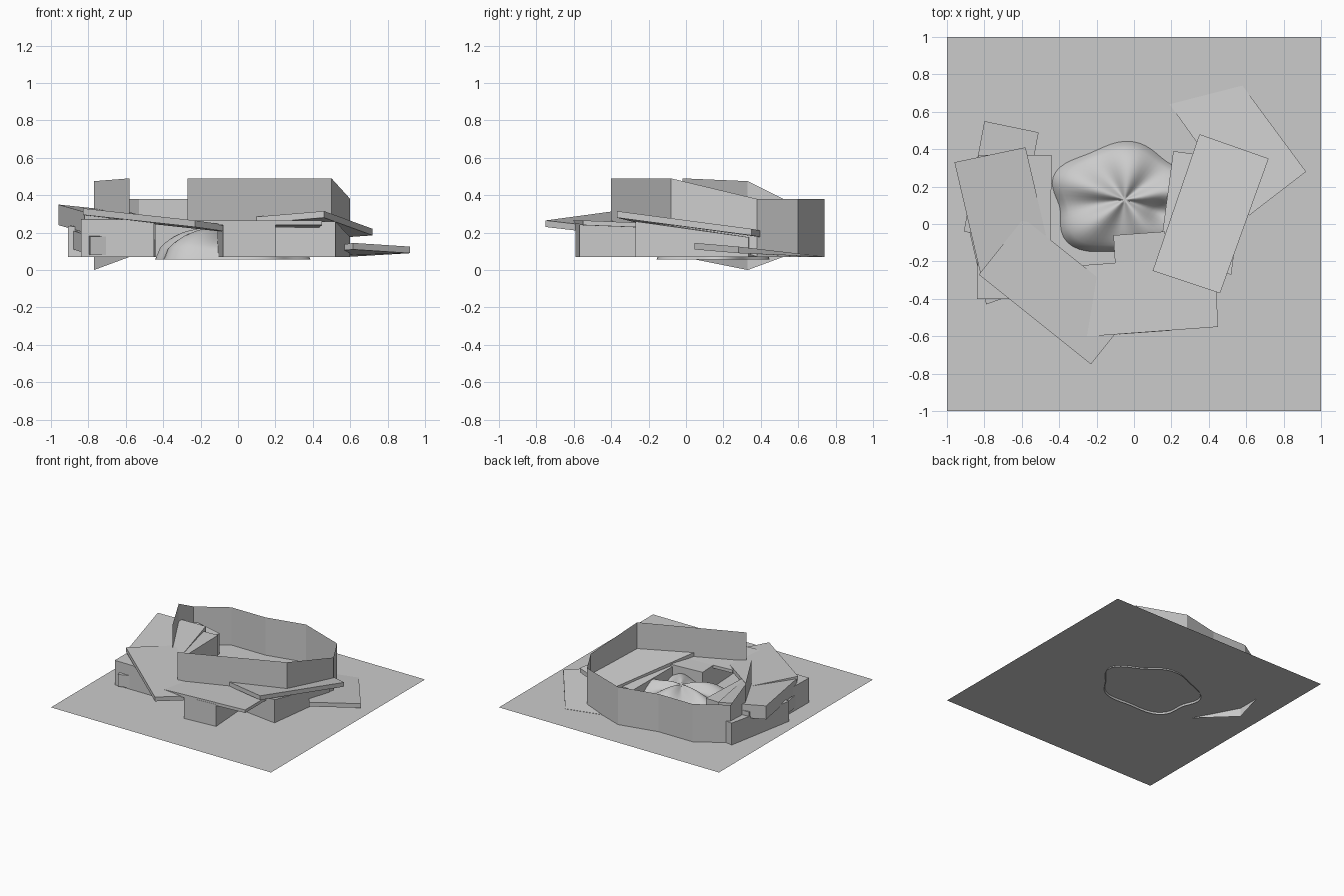
import bpy, bmesh, math

if "Cube" in bpy.data.objects:
    bpy.data.objects.remove(bpy.data.objects["Cube"])

GROUND = 0.07


def finish(name, bm, smooth=False):
    bmesh.ops.recalc_face_normals(bm, faces=bm.faces)
    mesh = bpy.data.meshes.new(name)
    bm.to_mesh(mesh)
    bm.free()
    for p in mesh.polygons:
        p.use_smooth = smooth
    ob = bpy.data.objects.new(name, mesh)
    bpy.context.collection.objects.link(ob)
    return ob


def block(name, corners, thick=None):
    """Prism from four top corners; reaches the ground unless a thickness is given."""
    bm = bmesh.new()
    top = [bm.verts.new(c) for c in corners]
    low = [bm.verts.new((x, y, GROUND if thick is None else max(GROUND, z - thick)))
           for x, y, z in corners]
    bm.faces.new(top)
    bm.faces.new(low[::-1])
    for i in range(4):
        j = (i + 1) % 4
        bm.faces.new((top[i], low[i], low[j], top[j]))
    finish(name, bm)


# Ground sheet
bm = bmesh.new()
bm.faces.new([bm.verts.new((x, y, GROUND)) for x, y in ((-1, -1), (1, -1), (1, 1), (-1, 1))])
finish("ground_sheet", bm)

# Thin enclosing wall: x, y, bottom, top
path = [(-.27, -.40, .25, .49), (.50, -.08, .24, .49), (.60, .38, .07, .38),
        (.48, .60, .07, .38), (.10, .74, .07, .38), (-.22, .67, .07, .38),
        (-.53, .67, .07, .38), (-.77, .52, .07, .38), (-.77, .33, .00, .475),
        (-.58, -.02, .07, .49)]
bm = bmesh.new()
pairs = [(bm.verts.new((x, y, a)), bm.verts.new((x, y, b))) for x, y, a, b in path]
for (a, b), (c, d) in zip(pairs, pairs[1:]):
    bm.faces.new((a, c, d, b))
finish("enclosing_wall", bm)

# Supporting blocks standing on the ground
block("front_block", [(-.08, -.59, .25), (.20, -.57, .25), (.165, -.04, .25), (-.11, -.06, .25)])
block("right_block", [(.52, -.27, .26), (.60, .335, .175), (.21, .39, .19), (.13, -.215, .25)])
block("left_block", [(-.84, -.40, .27), (-.45, -.40, .27), (-.44, .37, .29), (-.83, .37, .28)])
block("back_left_block", [(-.80, .55, .25), (-.91, -.04, .235), (-.62, -.10, .22), (-.51, .49, .24)])
block("small_left_block", [(-.79, -.43, .18), (-.45, -.31, .18), (-.57, .10, .20), (-.88, -.04, .21)], .10)

# Leaning slabs on top
block("left_slab", [(-.96, .33, .35), (-.82, -.27, .31), (-.44, -.19, .27), (-.58, .41, .31)], .11)
block("front_left_slab", [(-.83, -.27, .33), (-.23, -.75, .265), (.01, -.45, .23), (-.59, .03, .295)], .035)
block("front_slab", [(-.30, -.605, .265), (.45, -.55, .265), (.43, -.17, .25), (-.27, -.22, .25)], .025)
block("right_slab", [(.10, -.25, .285), (.46, -.37, .315), (.72, .35, .22), (.35, .48, .195)], .035)
block("low_right_slab", [(.615, .045, .145), (.92, .28, .125), (.58, .74, .072), (.19, .64, .072)], .035)

# Smooth lumpy mound in the middle
RINGS, SEGS = 14, 64
bm = bmesh.new()
centre = bm.verts.new((-.05, .13, .205))
rings = []
for i in range(1, RINGS + 1):
    t = i / RINGS
    ring = []
    for k in range(SEGS):
        a = 2 * math.pi * k / SEGS
        r = t * (1 + .07 * math.sin(5 * a + .6) + .04 * math.cos(3 * a))
        x, y = -.05 + .40 * r * math.cos(a), .13 + .30 * r * math.sin(a)
        dip = .05 * math.exp(-((x - .14) ** 2 + (y - .07) ** 2) / .006)
        z = .055 + .15 * math.sqrt(max(0, 1 - t ** 2.4)) \
            + (1 - t) * t * .10 * math.sin(5 * a + .6) - dip
        ring.append(bm.verts.new((x, y, max(.055, z))))
    rings.append(ring)
for k in range(SEGS):
    j = (k + 1) % SEGS
    bm.faces.new((centre, rings[0][k], rings[0][j]))
    for a, b in zip(rings, rings[1:]):
        bm.faces.new((a[k], b[k], b[j], a[j]))
finish("smooth_mound", bm, True)
